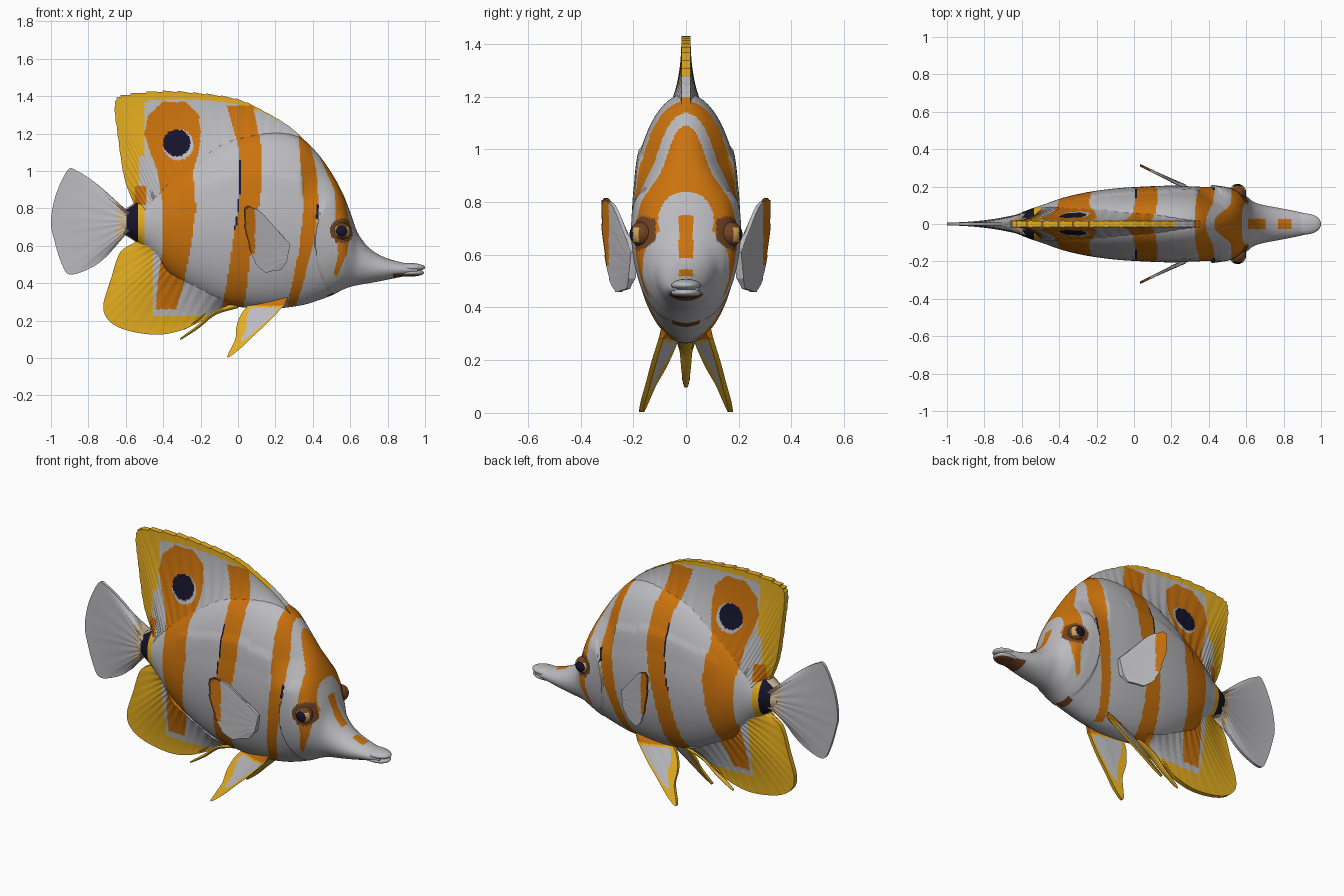
import bpy, bmesh, math
from mathutils import Vector

cube = bpy.data.objects.get("Cube")
if cube:
    bpy.data.objects.remove(cube, do_unlink=True)

# Colours
PALETTE = [("pearl white", (.5, .5, .525)), ("stripe orange", (.6, .17, .004)),
           ("fin yellow", (.78, .42, .014)), ("navy", (.008, .007, .025)),
           ("brown", (.16, .055, .016)), ("peach", (.6, .47, .31)), ("gold", (.64, .37, .1))]
WHITE, ORANGE, YELLOW, NAVY, BROWN, PEACH, GOLD = range(len(PALETTE))
MATS = []
for label, rgb in PALETTE:
    m = bpy.data.materials.new(label)
    m.use_nodes = True
    m.diffuse_color = (*rgb, 1)
    bsdf = m.node_tree.nodes["Principled BSDF"]
    bsdf.inputs["Base Color"].default_value = (*rgb, 1)
    bsdf.inputs["Roughness"].default_value = .6
    MATS.append(m)


def finish(name, bm):
    """Turn a bmesh into a smooth-shaded object carrying the palette."""
    bmesh.ops.recalc_face_normals(bm, faces=bm.faces)
    mesh = bpy.data.meshes.new(name)
    bm.to_mesh(mesh)
    bm.free()
    for m in MATS:
        mesh.materials.append(m)
    obj = bpy.data.objects.new(name, mesh)
    bpy.context.collection.objects.link(obj)
    bpy.ops.object.select_all(action='DESELECT')
    obj.select_set(True)
    bpy.context.view_layer.objects.active = obj
    bpy.ops.object.shade_smooth_by_angle(angle=math.radians(50))


def spline(points, t):
    """Catmull-Rom sample of a list of tuples, t from 0 to 1."""
    last = len(points) - 1
    i = min(int(t * last), last - 1)
    f = t * last - i
    a, b, c, d = (Vector(points[max(0, min(last, i + k))]) for k in (-1, 0, 1, 2))
    return b + (c - a) * (f / 2) + (a * 2 - b * 5 + c * 4 - d) * (f * f / 2) \
        + (b * 3 - a - c * 3 + d) * (f ** 3 / 2)


def loft(name, rings, rule):
    """Skin closed rings; rule(centre, v) picks the colour, v runs root to rim."""
    bm = bmesh.new()
    grid = [[bm.verts.new(p) for p in ring] for ring in rings]
    n = len(grid[0])
    for r, s in zip(grid, grid[1:]):
        for j in range(n):
            k = (j + 1) % n
            f = bm.faces.new((r[j], r[k], s[k], s[j]))
            f.material_index = rule(f.calc_center_median(), 1 - abs(2 * (j + .5) / n - 1))
    for cap in (grid[0], grid[-1]):
        f = bm.faces.new(cap)
        f.material_index = rule(f.calc_center_median(), 1)
    finish(name, bm)


def fin(name, root, edge, t_root, t_rim, rule, offset=lambda x, z: 0, nu=60, nv=16,
        rays=20, jag=0):
    """Flared, faintly ribbed plate between a root curve and an edge curve in x, z."""
    rings = []
    for i in range(nu + 1):
        u = i / nu
        a, b = spline(root, u), spline(edge, u)
        rib = 1 + .025 * math.sin(u * rays * math.tau)
        reach = 1 - jag * ((u * rays) % 1)
        ring = []
        for side in (1, -1):
            for j in (range(nv + 1) if side > 0 else range(nv, -1, -1)):
                v = j / nv
                p = a.lerp(b, v * reach)
                half = (t_rim + (t_root - t_rim) * (1 - v) ** 2) * rib
                ring.append((p.x, offset(p.x, p.y) + side * half, p.y))
        rings.append(ring)
    loft(name, rings, rule)


def ellipsoid(name, centre, radii, rule):
    bm = bmesh.new()
    bmesh.ops.create_uvsphere(bm, u_segments=48, v_segments=32, radius=1)
    for f in bm.faces:
        f.material_index = rule(f.calc_center_median())
    for v in bm.verts:
        v.co = Vector(centre) + Vector(v.co[i] * radii[i] for i in range(3))
    finish(name, bm)


# Stripes as (height, back limit, front limit), lowest first
STRIPES = [
    [(.26, -.44, -.33), (.4, -.43, -.29), (.6, -.4, -.25), (.8, -.4, -.225),
     (1, -.43, -.24), (1.1, -.47, -.21), (1.2, -.5, -.2), (1.3, -.48, -.21), (1.37, -.4, -.28)],
    [(.25, -.09, .03), (.4, -.06, .05), (.6, -.03, .07), (.8, 0, .11),
     (.95, .01, .13), (1.1, .01, .13), (1.35, -.06, .08)],
    [(.28, .26, .31), (.4, .29, .35), (.6, .33, .4), (.8, .35, .43), (1, .34, .42), (1.2, .32, .37)],
    [(.44, .51, .53), (.55, .535, .58), (.65, .53, .6), (.72, .52, .62),
     (.84, .52, .7), (.9, .515, .7), (1, .47, .7), (1.11, .42, .7)],
]
# Thin dark lines beside the stripes
LINES = [[(.68, -.02, -.013), (.8, -.002, .005), (.95, .008, .015), (1.06, .008, .015)],
         [(.74, .414, .428), (.82, .42, .434)]]


def inside(bands, x, z):
    for rows in bands:
        for (z0, a0, b0), (z1, a1, b1) in zip(rows, rows[1:]):
            if z0 <= z < z1:
                f = (z - z0) / (z1 - z0)
                if a0 + (a1 - a0) * f < x < b0 + (b1 - b0) * f:
                    return True
    return False


def near(c, x, z, r):
    return math.hypot(c.x - x, c.z - z) < r


def body_colour(c, v):
    x, y, z = c
    if x < -.595:
        return PEACH
    if x < -.535:
        return NAVY if abs(y) > .03 else PEACH
    if x < -.5:
        return ORANGE if z > .82 else YELLOW
    if near(c, .556, .68, .065) and abs(y) > .115:
        return BROWN
    if abs(y) < .027 and z > .5 and (.61 < x < .7 or .77 < x < .84):
        return ORANGE
    if x > .53 and math.hypot(y, z - .735) < .105:
        return WHITE
    if (.83 < x < .97 and z < .452) or (.48 < x < .515 and abs(y) < .05 and z < .4):
        return BROWN
    if inside(LINES, x, z):
        return NAVY
    return ORANGE if inside(STRIPES, x, z) else WHITE


# Body: x, top, bottom, half width
SECTIONS = [
    (-.63, .78, .67, .05), (-.56, .825, .63, .078), (-.48, .88, .56, .105),
    (-.38, .98, .45, .14), (-.25, 1.07, .365, .17), (-.1, 1.16, .295, .19),
    (.05, 1.2, .268, .2), (.2, 1.21, .265, .205), (.33, 1.18, .28, .2),
    (.42, 1.1, .305, .197), (.5, .99, .335, .195), (.56, .88, .365, .182),
    (.6, .78, .38, .15), (.64, .67, .39, .118), (.7, .59, .4, .1),
    (.78, .54, .415, .085), (.88, .51, .435, .065), (.96, .495, .445, .045)]
rings = []
for i in range(281):
    x, top, low, wide = spline(SECTIONS, i / 280)
    ring = []
    for j in range(120):
        a = math.tau * j / 120
        y, z = wide * math.cos(a), (top + low) / 2 + (top - low) / 2 * math.sin(a)
        # Forehead narrows to a ridge
        if .33 < x < .6 and z > .8:
            y *= 1 - .25 * math.sin((x - .33) / .27 * math.pi) * min(1, (z - .8) / .15)
        # Raised gill cover edge and the ledge below the back fin
        gill = x - (.41 + 1.2 * (z - .62) ** 2)
        if 0 < gill < .1 and .34 < z < .84:
            y *= 1 + .06 * (1 - gill / .1)
        ledge = 1 - .6 * (x - .1) ** 2 - z
        if 0 < ledge < .12 and -.3 < x < .35:
            y *= 1 + .05 * (1 - ledge / .12)
        ring.append((x, y, z))
    rings.append(ring)
loft("body", rings, body_colour)


# Back fin with its false eye
def back_colour(c, v):
    if near(c, -.328, 1.15, .072):
        return NAVY
    if near(c, -.319, 1.14, .082):
        return WHITE
    if -.55 < c.x < -.49 and .82 < c.z < .92:
        return ORANGE
    if inside(STRIPES, c.x, c.z):
        return ORANGE
    if (c.x < -.5 and c.z > 1.08) or c.x < -.53 or (v > .9 and c.x < .1) or (v > .96 and c.x < .22):
        return YELLOW
    return WHITE


fin("back_fin",
    [(-.5, .76), (-.49, .8), (-.46, .84), (-.43, .87), (-.38, .91), (-.28, .98),
     (-.14, 1.06), (0, 1.1), (.14, 1.13), (.25, 1.12), (.34, 1.1)],
    [(-.56, .83), (-.61, .97), (-.645, 1.2), (-.66, 1.36), (-.61, 1.41), (-.4, 1.43),
     (-.2, 1.418), (0, 1.385), (.15, 1.315), (.28, 1.235), (.37, 1.15)],
    .09, .017, back_colour, nu=260, nv=60, rays=26, jag=.02)


# Belly fin behind, with its two spines
def belly_colour(c, v):
    if inside(STRIPES, c.x, c.z):
        return ORANGE
    return YELLOW if c.x < -.455 or c.z < .225 or v > .9 else WHITE


fin("anal_fin",
    [(-.5, .67), (-.47, .62), (-.44, .58), (-.42, .54), (-.4, .5), (-.37, .46),
     (-.3, .42), (-.22, .38), (-.12, .33), (-.04, .31)],
    [(-.55, .615), (-.63, .565), (-.68, .42), (-.72, .28), (-.69, .2), (-.6, .15),
     (-.45, .125), (-.33, .14), (-.22, .185), (-.07, .26)],
    .08, .014, belly_colour, nu=140, nv=40, rays=18)
for k, path in enumerate(([(0, .285), (-.12, .245), (-.21, .17), (-.31, .1)],
                          [(-.08, .29), (-.16, .25), (-.22, .2), (-.29, .155)])):
    rings = []
    for i in range(17):
        p, r = spline(path, i / 16), .03 * math.sqrt(1 - i / 17)
        rings.append([(p.x, r * math.cos(a * math.tau / 12),
                       p.y + r * .6 * math.sin(a * math.tau / 12)) for a in range(12)])
    loft(f"anal_spine_{k + 1}", rings, lambda c, v: YELLOW)

# Tail
fin("tail_fin", [(-.58, .68), (-.575, .73), (-.58, .78)],
    [(-.64, .625), (-.7, .545), (-.79, .48), (-.9, .447), (-.945, .51), (-.985, .64),
     (-1, .73), (-.975, .87), (-.91, 1.005), (-.86, 1), (-.78, .95), (-.7, .885), (-.64, .825)],
    .062, .008, lambda c, v: PEACH if c.x > -.65 else WHITE, nu=100, nv=30, rays=14)

for side, word in ((1, "left"), (-1, "right")):
    # Side fins sweep out and back
    fin(f"{word}_pectoral_fin", [(.28, .61), (.27, .56), (.26, .51)],
        [(.2, .69), (.13, .775), (.07, .81), (.035, .81), (.03, .72), (.055, .6),
         (.09, .51), (.14, .46), (.19, .465), (.23, .47)],
        .014, .007, lambda c, v: (BROWN if v > .94 else ORANGE) if c.x < .09 and c.z > .56 else WHITE,
        lambda x, z: side * (.195 + (.28 - x) * .48), nu=100, nv=24, rays=9, jag=.03)
    # Hanging fins splay below the belly, front edge turned out
    fin(f"{word}_pelvic_fin", [(.17, .32), (.22, .33), (.27, .33)],
        [(.07, .3), (.02, .24), (-.008, .17), (-.015, .1), (-.058, .005), (0, .04), (.08, .115),
         (.17, .2), (.25, .285)],
        .022, .009,
        lambda c, v: WHITE if v < .74 and .07 < c.z < .27 and c.x - .83 * c.z < 0 else
        ORANGE if c.z > .28 else YELLOW,
        lambda x, z: side * (.07 + (.3 - z) * .34 + .3 * (x + .05 - .83 * z)), nu=80, nv=30, rays=5)
    # Eyes
    ellipsoid(f"{word}_eye", (.554, side * .168, .678), (.046, .046, .046),
              lambda n: NAVY if n.y * side > .74 else
              GOLD if n.y * side > .2 and abs(n.z + .05) < .6 else BROWN)

# Lips
ellipsoid("upper_lip", (.915, 0, .484), (.085, .056, .024), lambda n: WHITE)
ellipsoid("lower_lip", (.915, 0, .456), (.08, .056, .021),
          lambda n: BROWN if n.z < -.45 else WHITE)
